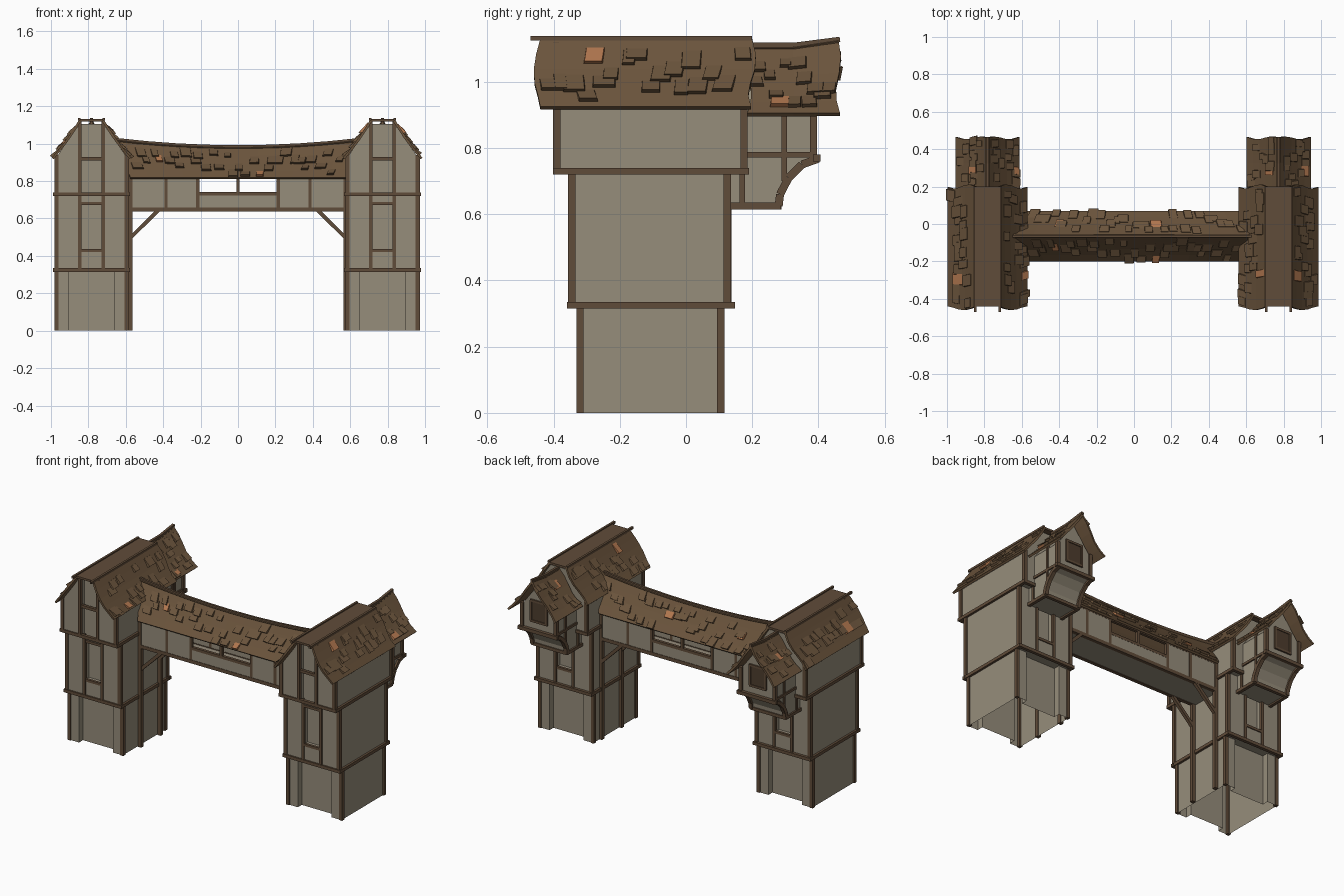
import bpy, bmesh, math, random
from mathutils import Vector

if "Cube" in bpy.data.objects:
    bpy.data.objects.remove(bpy.data.objects["Cube"])

random.seed(4)

def material(name, rgb):
    m = bpy.data.materials.new(name)
    m.diffuse_color = (*rgb, 1)
    m.use_nodes = True
    m.node_tree.nodes["Principled BSDF"].inputs["Base Color"].default_value = m.diffuse_color
    return m

PLASTER = material("plaster", (.305, .266, .198))
WOOD = material("timber", (.118, .072, .041))
ROOF = material("roof_shingle", (.145, .088, .045))
ORANGE = material("orange_shingle", (.43, .18, .076))
DARK = material("dark_window", (.075, .046, .027))

def finish(name, bm, *mats):
    bmesh.ops.recalc_face_normals(bm, faces=bm.faces)
    me = bpy.data.meshes.new(name)
    bm.to_mesh(me)
    bm.free()
    for m in mats:
        me.materials.append(m)
    ob = bpy.data.objects.new(name, me)
    bpy.context.collection.objects.link(ob)
    return ob

def prism(name, pts, axis, a, b, mat=PLASTER, cx=0, bottom=True):
    """Extrude a flat outline along an axis from a to b."""
    bm = bmesh.new()
    def at(p, h):
        v = {"z": (p[0], p[1], h), "y": (p[0], h, p[1]), "x": (h, p[0], p[1])}[axis]
        return bm.verts.new((v[0] + cx, v[1], v[2]))
    lo, hi = [at(p, a) for p in pts], [at(p, b) for p in pts]
    if bottom:
        bm.faces.new(lo)
    bm.faces.new(hi)
    n = len(pts)
    for i in range(n):
        j = (i + 1) % n
        bm.faces.new((lo[i], lo[j], hi[j], hi[i]))
    return finish(name, bm, mat)

def box(name, x0, x1, y0, y1, z0, z1, mat=PLASTER, cx=0):
    return prism(name, [(x0, y0), (x1, y0), (x1, y1), (x0, y1)], "z", z0, z1, mat, cx)

def hexa(bm, c, mat=0):
    v = [bm.verts.new(p) for p in c]
    for f in ((0, 1, 2, 3), (4, 5, 6, 7), (0, 1, 5, 4), (1, 2, 6, 5), (2, 3, 7, 6), (3, 0, 4, 7)):
        bm.faces.new([v[i] for i in f]).material_index = mat

def beam(name, p, q, w=.02, cx=0, mat=WOOD):
    """Square timber from p to q."""
    p, q = Vector(p) + Vector((cx, 0, 0)), Vector(q) + Vector((cx, 0, 0))
    d = (q - p).normalized()
    s = d.cross(Vector((0, 1, 0) if abs(d.z) > .9 else (0, 0, 1))).normalized() * w / 2
    u = s.cross(d).normalized() * w / 2
    bm = bmesh.new()
    hexa(bm, [e + a * s + b * u for e in (p, q) for a, b in ((-1, -1), (1, -1), (1, 1), (-1, 1))])
    return finish(name, bm, mat)

def slope(name, P, nu, nv, tiles, size, t=.013):
    """Curved roof slab P(u, v) with raised shingles scattered over it."""
    def frame(u, v):
        e = .01
        tu = (P(u + e, v) - P(u - e, v)).normalized()
        tv = (P(u, v + e) - P(u, v - e)).normalized()
        n = tu.cross(tv).normalized()
        return tu, tv, n if n.z > 0 else -n
    bm = bmesh.new()
    top = [[bm.verts.new(P(i / nu, j / nv)) for j in range(nv + 1)] for i in range(nu + 1)]
    bot = [[bm.verts.new(P(i / nu, j / nv) - frame(i / nu, j / nv)[2] * t)
            for j in range(nv + 1)] for i in range(nu + 1)]
    for g in (top, bot):
        for i in range(nu):
            for j in range(nv):
                bm.faces.new((g[i][j], g[i + 1][j], g[i + 1][j + 1], g[i][j + 1]))
    for i in range(nu):
        for j in (0, nv):
            bm.faces.new((top[i][j], top[i + 1][j], bot[i + 1][j], bot[i][j]))
    for j in range(nv):
        for i in (0, nu):
            bm.faces.new((top[i][j], top[i][j + 1], bot[i][j + 1], bot[i][j]))
    for k in range(tiles):
        u = .04 + .92 * (k + random.random() * .8) / tiles
        v = random.choice((.22, .42, .62, .82)) + random.uniform(-.04, .06)
        tu, tv, n = frame(u, v)
        w, h = size * random.uniform(.35, .65), size * random.uniform(.35, .6)
        c = P(u, v)
        base = [c + tu * a * w + tv * b * h - n * .004 for a, b in ((-1, -1), (1, -1), (1, 1), (-1, 1))]
        lift = [c + tu * a * w * .9 + tv * b * h + n * z
                for a, b, z in ((-1, -1, .003), (1, -1, .003), (1, 1, .015), (-1, 1, .015))]
        hexa(bm, base + lift, 1 if k % 15 == 4 else 0)
    return finish(name, bm, ROOF, ORANGE)

def plan(y0, y1, w, d, back=True):
    """Floor plan with a recess of half-width w and depth d, front and back."""
    return [(-.19, y0), (-w, y0), (-w, y0 + d), (w, y0 + d), (w, y0), (.19, y0),
            (.19, y1), (w, y1), (w, y1 - d), (-w, y1 - d), (-w, y1), (-.19, y1)]

def tower(c):
    # plaster storeys, each jutting past the one below
    prism("ground_storey", plan(-.325, .11, .12, .04), "z", 0, .32, cx=c, bottom=False)
    box("middle_lower", -.19, .19, -.35, .13, .32, .43, cx=c)
    prism("middle_window_zone", plan(-.35, .13, .06, .04), "z", .43, .68, cx=c)
    box("middle_upper", -.19, .19, -.35, .13, .68, .73, cx=c)
    prism("upper_storey", [(-.19, .73), (.19, .73), (.19, .925), (.065, 1.105), (-.065, 1.105), (-.19, .925)],
          "y", -.355, .18, cx=c)
    for s in (-1, 1):
        prism("upper_front_wall", [(s * .19, .73), (s * .06, .73), (s * .06, 1.11), (s * .19, .925)],
              "y", -.395, -.355, cx=c)
    # corner posts and window posts
    for y0, y1, z0, z1 in ((-.32, .105, 0, .32), (-.345, .125, .32, .73), (-.39, .175, .73, .94)):
        for s in (-1, 1):
            for y in (y0, y1):
                beam("corner_post", (s * .188, y, z0), (s * .188, y, z1), .022, c)
    for s in (-1, 1):
        for y in (-.348, .128):
            beam("window_post", (s * .063, y, .32), (s * .063, y, .73), .018, c)
        beam("gable_post", (s * .063, -.393, .73), (s * .063, -.393, 1.12), .018, c)
    for y in (-.348, .128):
        for z in (.43, .68):
            beam("window_rail", (-.063, y, z), (.063, y, z), .016, c)
    beam("gable_rail", (-.063, -.388, .92), (.063, -.388, .92), .018, c)
    # storey beams
    for z, y0, y1 in ((.325, -.35, .138), (.73, -.392, .18)):
        for y in (y0, y1):
            beam("storey_beam", (-.205, y, z), (.205, y, z), .02, c)
        for s in (-1, 1):
            beam("storey_beam_side", (s * .194, y0 - .01, z), (s * .194, y1 + .01, z), .02, c)
    # main roof with flat top
    box("roof_flat_top", -.066, .066, -.44, .2, 1.118, 1.131, WOOD, c)
    for s in (-1, 1):
        beam("ridge_timber", (s * .065, -.47, 1.131), (s * .065, .2, 1.131), .014, c)
        def main(u, v):
            wave = -.02 * math.sin(math.pi * min(1, v * 1.1)) * (1 - u) + .012 * math.sin(6 * v) * u
            return Vector((c + s * (.065 + .148 * v), -.44 + .64 * u + wave,
                           1.13 - .205 * v - .01 * math.sin(math.pi * v)))
        slope("main_roof_slope", main, 8, 5, 18, .055)
        def dormer(u, v):
            return Vector((c + s * .172 * v, .19 + .27 * u + .008 * math.sin(7 * v) * (2 * u - 1),
                           1.11 - .205 * v - .012 * math.sin(math.pi * v) + .02 * max(0, 2 * u - 1) * (1 - v)))
        slope("dormer_roof_slope", dormer, 6, 5, 13, .045)
    beam("dormer_ridge", (0, .19, 1.11), (0, .325, 1.11), .016, c)
    beam("dormer_ridge_end", (0, .325, 1.11), (0, .465, 1.128), .016, c)
    # oriel under the dormer, with curved underside
    curve = [(.28, .625), (.284, .66), (.31, .71), (.35, .75), (.4, .768)]
    prism("oriel_base", [(.12, .78), (.12, .625)] + curve[:-1] + [(.385, .765), (.385, .78)],
          "x", -.12, .12, cx=c)
    prism("oriel_gable", [(-.12, .775), (.12, .775), (.12, .92), (0, 1.08), (-.12, .92)],
          "y", .17, .385, cx=c)
    for s in (-1, 1):
        x = s * .12
        for a, b in zip(curve, curve[1:]):
            beam("oriel_bracket", (x, *a), (x, *b), .024, c)
        beam("oriel_foot", (x, .13, .625), (x, .285, .625), .02, c)
        beam("oriel_side_rail", (x, .18, .78), (x, .39, .78), .016, c)
        beam("oriel_side_post", (x, .297, .7), (x, .297, .94), .016, c)
        beam("oriel_corner_post", (x, .385, .77), (x, .385, .93), .022, c)
        beam("oriel_wall_post", (x, .17, .63), (x, .17, .8), .016, c)
        beam("oriel_window_post", (s * .055, .388, .83), (s * .055, .388, .96), .014, c)
    beam("oriel_sill", (-.14, .395, .77), (.14, .395, .77), .022, c)
    beam("oriel_foot_front", (-.125, .278, .625), (.125, .278, .625), .02, c)
    for z in (.83, .96):
        beam("oriel_window_rail", (-.06, .388, z), (.06, .388, z), .014, c)
    box("oriel_window", -.05, .05, .383, .39, .835, .955, DARK, c)

for c in (-.783, .773):
    tower(c)

# bridge walls with open windows, floor and framing
box("bridge_floor", -.59, .59, -.165, .035, .64, .655)
for y in (-.165, .035):
    box("bridge_lower_wall", -.59, .59, y - .008, y + .008, .64, .735)
    for s in (-1, 1):
        box("bridge_side_wall", min(s * .21, s * .59), max(s * .21, s * .59), y - .008, y + .008, .735, .83)
        beam("bridge_leg", (s * .577, y, 0), (s * .577, y, .83), .024)
        beam("bridge_brace", (s * .572, y, .5), (s * .425, y, .645), .02)
        for x in (.215, .385):
            beam("bridge_post", (s * x, y, .64), (s * x, y, .83), .018)
    beam("bridge_mid_post", (0, y, .73), (0, y, .83), .018)
    beam("bridge_sill", (-.21, y, .732), (.21, y, .732), .018)
    beam("bridge_bottom_beam", (-.58, y, .648), (.58, y, .648), .022)
    beam("bridge_top_beam", (-.58, y, .825), (.58, y, .825), .018)

# sagging bridge roof
def ridge(x):
    return .985 + .035 * (x / .62) ** 2

for s in (-1, 1):
    def bridge(u, v):
        x = (2 * u - 1) * (.65 - .075 * v)
        return Vector((x, -.065 + s * .135 * v, ridge(x) * (1 - v) + .82 * v - .008 * math.sin(math.pi * v)))
    slope("bridge_roof_slope", bridge, 12, 4, 32, .05)
for i in range(8):
    a, b = -.65 + i * .1625, -.65 + (i + 1) * .1625
    beam("bridge_ridge", (a, -.065, ridge(a)), (b, -.065, ridge(b)), .014)
